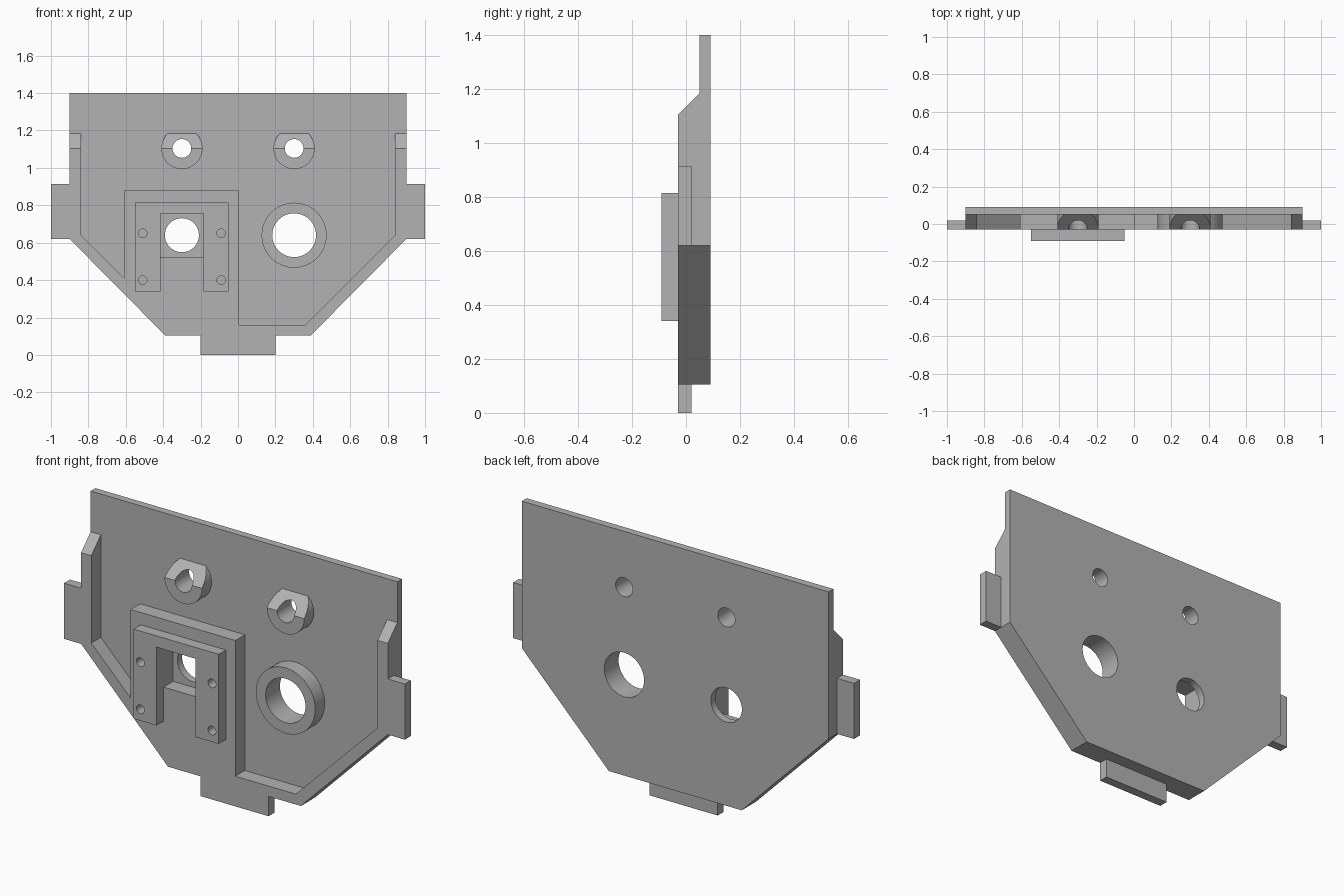
import bpy
import bmesh
from math import cos, sin, tau

cube = bpy.data.objects.get("Cube")
if cube:
    bpy.data.objects.remove(cube)

# Single plain grey material
grey = bpy.data.materials.new("plain_grey")
grey.use_nodes = True
colour = (0.45, 0.45, 0.45, 1)
grey.diffuse_color = colour
grey.node_tree.nodes["Principled BSDF"].inputs["Base Color"].default_value = colour

# Depth levels, front to back
BRACKET, FRONT, TAB_BACK, FLOOR, BACK = -0.09, -0.03, 0.02, 0.05, 0.09
CHAMFER = 1.134  # sloped cut lies on z - y = CHAMFER


def circle(x, z, r, n=48):
    return [(x + r * cos(tau * i / n), z + r * sin(tau * i / n)) for i in range(n)]


def rect(x0, x1, z0, z1):
    return [(x0, z0), (x1, z0), (x1, z1), (x0, z1)]


def prism(name, loops, y0, y1, chamfer=False):
    """Extrude an outline with holes (x, z loops) between two depths."""
    bm = bmesh.new()
    caps = ([], [])
    for loop in loops:
        rings = [[bm.verts.new((x, y, z)) for x, z in loop] for y in (y0, y1)]
        for i in range(len(loop)):
            a, b = rings[0][i - 1], rings[0][i]
            c, d = rings[1][i], rings[1][i - 1]
            bm.faces.new((a, b, c, d))
            caps[0].append(bm.edges.get((a, b)))
            caps[1].append(bm.edges.get((c, d)))
    for edges in caps:
        bmesh.ops.triangle_fill(bm, edges=edges, use_beauty=True, normal=(0, 1, 0))
    if chamfer:
        bmesh.ops.bisect_plane(bm, geom=bm.verts[:] + bm.edges[:] + bm.faces[:],
                               dist=1e-5, plane_co=(0, 0, CHAMFER),
                               plane_no=(0, -1, 1), clear_outer=True)
        rim_edges = [e for e in bm.edges if e.is_boundary]
        bmesh.ops.triangle_fill(bm, edges=rim_edges, use_beauty=True, normal=(0, -1, 1))
    bmesh.ops.recalc_face_normals(bm, faces=bm.faces[:])
    mesh = bpy.data.meshes.new(name)
    bm.to_mesh(mesh)
    bm.free()
    mesh.materials.append(grey)
    obj = bpy.data.objects.new(name, mesh)
    bpy.context.collection.objects.link(obj)
    bpy.ops.object.select_all(action="DESELECT")
    obj.select_set(True)
    bpy.context.view_layer.objects.active = obj
    bpy.ops.object.shade_smooth_by_angle(angle=0.5)
    return obj


# Back plate with four through holes
lower = [(0.9, 0.62), (0.39, 0.105), (-0.39, 0.105), (-0.9, 0.62)]
pin_holes = [circle(s * 0.3, 1.104, 0.05) for s in (-1, 1)]
shaft_hole = circle(0.3, 0.64, 0.117)
sensor_hole = circle(-0.3, 0.64, 0.091)
prism("back_plate", [[(-0.9, 1.4), (0.9, 1.4)] + lower, shaft_hole, sensor_hole] + pin_holes,
      FLOOR, BACK)

# Rim wall, widened into a raised block with a pocket, sloped at its upper ends
inner = [(-0.84, 1.3), (-0.84, 0.64), (-0.61, 0.41), (-0.61, 0.88), (0.005, 0.88),
         (0.005, 0.16), (0.36, 0.16), (0.84, 0.64), (0.84, 1.3)]
pocket = rect(-0.415, -0.185, 0.52, 0.755)
prism("rim_and_block", [[(0.9, 1.3)] + lower + [(-0.9, 1.3)] + inner, pocket],
      FRONT, FLOOR, chamfer=True)

# Round bosses
prism("shaft_boss", [circle(0.3, 0.64, 0.174), shaft_hole], FRONT, FLOOR)
for side, hole, s in zip(("right", "left"), pin_holes, (-1, 1)):
    prism(side + "_pin_boss", [circle(s * 0.3, 1.104, 0.11), hole], FRONT, FLOOR, chamfer=True)

# Fork-shaped bracket with four screw holes
fork = [(-0.55, 0.34), (-0.415, 0.34), (-0.415, 0.755), (-0.185, 0.755),
        (-0.185, 0.34), (-0.05, 0.34), (-0.05, 0.815), (-0.55, 0.815)]
screws = [circle(x, z, 0.023, 24) for x in (-0.51, -0.09) for z in (0.4, 0.65)]
prism("fork_bracket", [fork] + screws, BRACKET, FRONT)

# Mounting tabs
prism("left_tab", [rect(0.9, 1.0, 0.62, 0.915)], FRONT, TAB_BACK)
prism("right_tab", [rect(-1.0, -0.9, 0.62, 0.915)], FRONT, TAB_BACK)
prism("bottom_tab", [rect(-0.2, 0.2, 0.0, 0.105)], FRONT, TAB_BACK)
